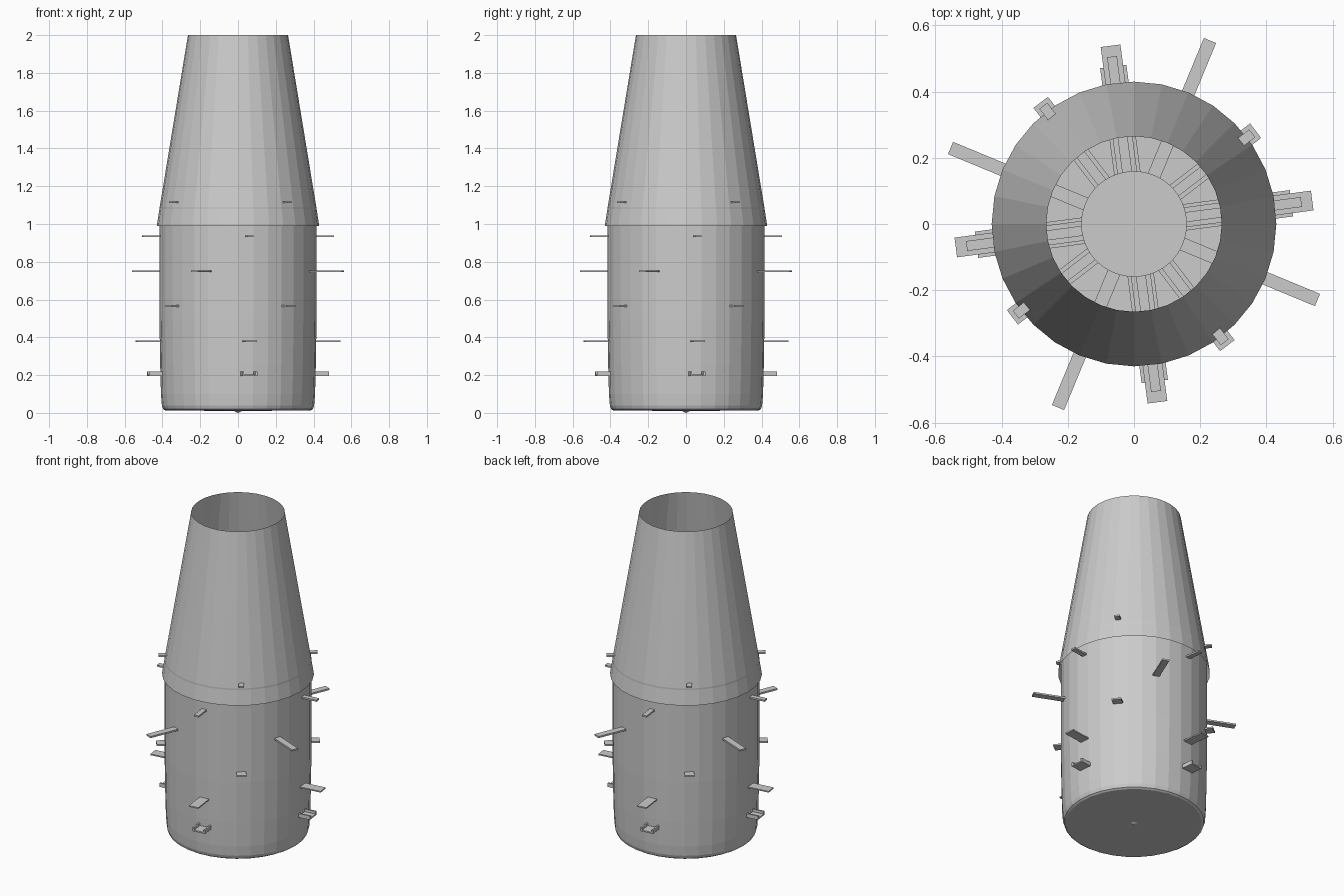
import bpy, bmesh, math
from mathutils import Matrix, Vector

if "Cube" in bpy.data.objects:
    bpy.data.objects.remove(bpy.data.objects["Cube"])

SIDES = 32


def make_object(name, bm):
    mesh = bpy.data.meshes.new(name)
    bmesh.ops.recalc_face_normals(bm, faces=bm.faces)
    bm.to_mesh(mesh)
    bm.free()
    obj = bpy.data.objects.new(name, mesh)
    bpy.context.collection.objects.link(obj)
    return obj


def lathe(name, profile):
    """Revolve (radius, z) points about the z axis."""
    bm = bmesh.new()
    verts = [bm.verts.new((r, 0, z)) for r, z in profile]
    edges = [bm.edges.new(p) for p in zip(verts, verts[1:])]
    bmesh.ops.spin(bm, geom=verts + edges, cent=(0, 0, 0), axis=(0, 0, 1),
                   angle=2 * math.pi, steps=SIDES, use_merge=True)
    bmesh.ops.remove_doubles(bm, verts=bm.verts, dist=1e-5)
    return make_object(name, bm)


def add_box(bm, lo, hi, rot):
    lo, hi = Vector(lo), Vector(hi)
    size = Matrix.Diagonal((*(hi - lo), 1))
    bmesh.ops.create_cube(bm, size=1, matrix=rot @ Matrix.Translation((lo + hi) / 2) @ size)


def spokes(name, angle, tip, width, z, thick=0.01, lip=0):
    """Four radial bars running from the core out through the wall."""
    bm = bmesh.new()
    w = width / 2
    for i in range(4):
        rot = Matrix.Rotation(math.radians(angle + 90 * i), 4, 'Z')
        add_box(bm, (0.155, -w, z - thick / 2), (tip, w, z + thick / 2), rot)
        if lip:
            for a, b in ((-w, -w + 0.01), (w - 0.01, w)):
                add_box(bm, (0.155, a, z + thick / 2), (tip, b, z + lip), rot)
    make_object(name, bm)


# Tank with rounded foot and very shallow domed base
body = lathe("tank_body", [(0, 0), (0.02, 0.01), (0.385, 0.013), (0.396, 0.02),
                           (0.403, 0.04), (0.408, 0.1), (0.412, 0.25),
                           (0.416, 0.5), (0.416, 1.09)])

# Open tapered top, overlapping the tank as a skirt
lathe("tapered_top", [(0.43, 0.99), (0.4145, 1.09), (0.265, 2.0)])

# Inner core that carries the bars
lathe("inner_core", [(0, 0.02), (0.16, 0.02), (0.16, 1.125), (0, 1.125)])

# Bars at each level
spokes("channel_brackets", 7.5, 0.48, 0.08, 0.2, 0.008, 0.02)
spokes("lower_plates", 7.5, 0.543, 0.06, 0.38, 0.008)
spokes("short_plates", 37.5, 0.463, 0.055, 0.565)
spokes("long_bars", -22.5, 0.6, 0.04, 0.75)
spokes("upper_bars", 7.5, 0.51, 0.03, 0.935)
spokes("top_pegs", 37.5, 0.45, 0.03, 1.115)
